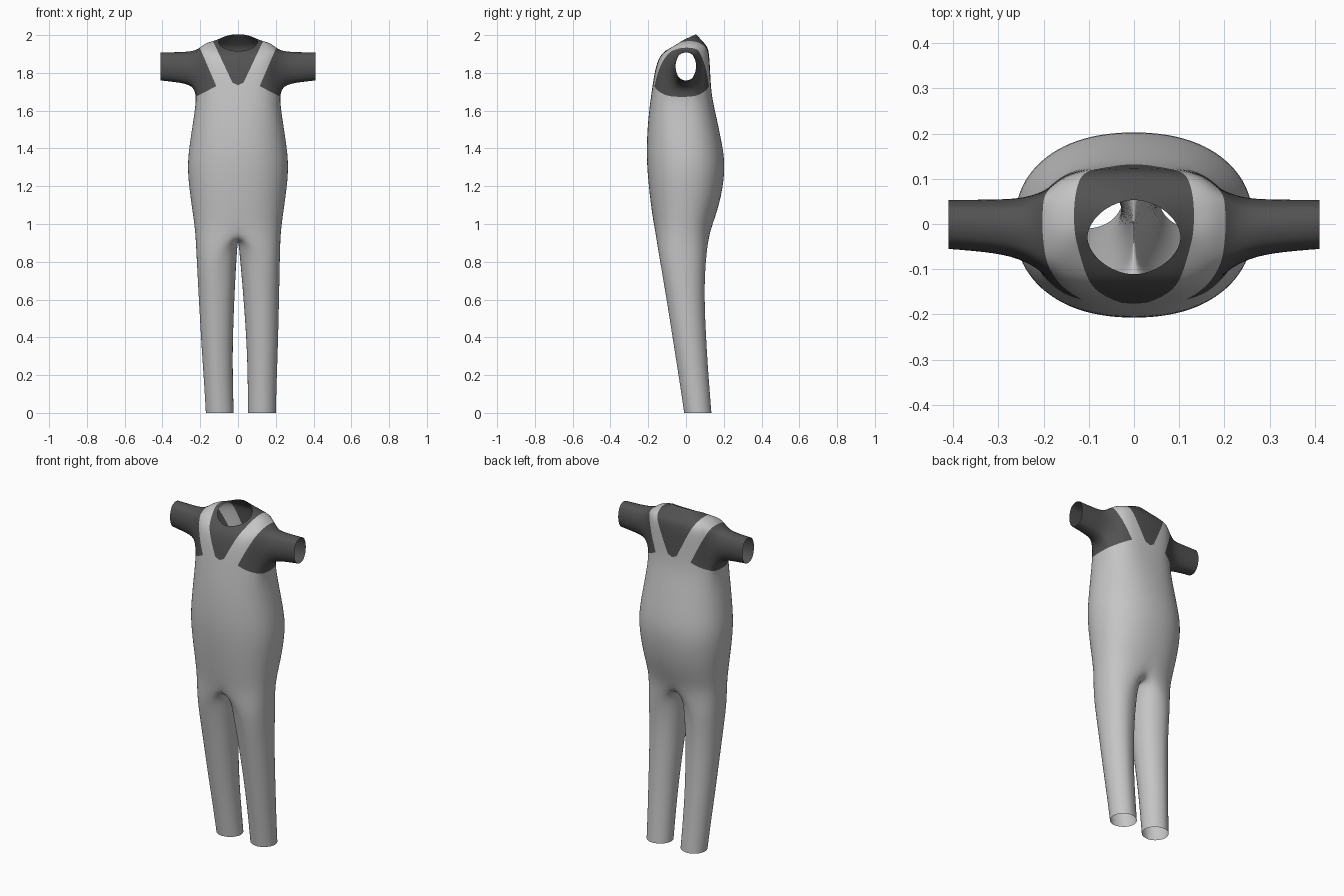
import bpy, bmesh, math
from mathutils import Vector

cube = bpy.data.objects.get("Cube")
if cube:
    bpy.data.objects.remove(cube, do_unlink=True)


def make_material(name, rgb):
    mat = bpy.data.materials.new(name)
    mat.use_nodes = True
    mat.diffuse_color = (*rgb, 1)
    mat.node_tree.nodes["Principled BSDF"].inputs["Base Color"].default_value = (*rgb, 1)
    return mat


light_grey = make_material("light grey overalls", (0.56, 0.56, 0.56))
dark_grey = make_material("dark grey shirt", (0.085, 0.085, 0.085))

N = 24          # points around the torso
HALF = N // 2
INNER = 5       # extra points along the inside of each leg
bm = bmesh.new()


def power(v, p):
    return math.copysign(abs(v) ** p, v) if abs(v) > 1e-6 else 0.0


def oval(t, x0, half_width, front, back, p):
    """Point on a rounded outline; t = 0 is the front, pi/2 is +x."""
    mid, depth = (front + back) / 2, (back - front) / 2
    return x0 + half_width * power(math.sin(t), p), mid - depth * power(math.cos(t), p)


def bridge(a, b, skip=()):
    n = len(a)
    for i in range(n):
        if i not in skip:
            j = (i + 1) % n
            bm.faces.new((a[i], a[j], b[j], b[i]))


# Torso: front z, side z, back z, half width, front y, back y, roundness
torso = [
    (0.97, 0.97, 0.97, 0.228, -0.167, 0.130, 0.85),
    (1.10, 1.10, 1.10, 0.248, -0.188, 0.180, 0.88),
    (1.28, 1.28, 1.28, 0.272, -0.207, 0.211, 0.90),
    (1.40, 1.40, 1.40, 0.262, -0.211, 0.198, 0.90),
    (1.55, 1.55, 1.55, 0.238, -0.203, 0.166, 0.85),
    (1.68, 1.68, 1.68, 0.219, -0.186, 0.136, 0.75),
    (1.76, 1.76, 1.78, 0.208, -0.174, 0.130, 0.65),
    (1.82, 1.84, 1.86, 0.206, -0.163, 0.126, 0.60),
    (1.87, 1.93, 1.93, 0.206, -0.148, 0.120, 0.60),
    (1.90, 1.965, 1.955, 0.170, -0.128, 0.100, 0.70),
    (1.915, 1.965, 2.005, 0.104, -0.112, 0.054, 1.10),
]
ARM_COLUMNS, ARM_ROWS = range(4, 8), range(5, 8)
arm_skip = set(ARM_COLUMNS) | {N - 1 - c for c in ARM_COLUMNS}

rings = []
for zf, zs, zb, w, front, back, p in torso:
    ring = []
    for i in range(N):
        t = 2 * math.pi * i / N
        x, y = oval(t, 0, w, front, back, p)
        c = math.cos(t)
        z = zs + (zf - zs) * c if c > 0 else zs - (zb - zs) * c
        ring.append(bm.verts.new((x, y, z)))
    rings.append(ring)
for r in range(len(rings) - 1):
    bridge(rings[r], rings[r + 1], arm_skip if r in ARM_ROWS else ())

# Legs: z, inner x, outer x, front y, back y, roundness
legs = [
    (0.85, 0.003, 0.222, -0.148, 0.110, 0.85),
    (0.65, 0.018, 0.215, -0.112, 0.096, 0.95),
    (0.35, 0.035, 0.203, -0.065, 0.110, 1.0),
    (0.15, 0.036, 0.192, -0.033, 0.124, 1.0),
    (0.00, 0.035, 0.186, -0.011, 0.136, 1.0),
]
angles = [math.pi * i / HALF for i in range(HALF + 1)]
angles += [math.pi * (1 + (k + 1) / (INNER + 1)) for k in range(INNER)]

# Crotch seam shared by both legs
base = rings[0]
seam = []
for k in range(INNER):
    f = (k + 1) / (INNER + 1)
    y = base[HALF].co.y + (base[0].co.y - base[HALF].co.y) * f
    seam.append(bm.verts.new((0, y, 0.97 - 0.045 * math.sin(math.pi * f))))

for side in (1, -1):
    upper = [base[(side * i) % N] for i in range(HALF + 1)] + seam
    for z, inner, outer, front, back, p in legs:
        shift = 0.015 * (1 - z / 0.9)
        lower = []
        for t in angles:
            x, y = oval(t, (inner + outer) / 2, (outer - inner) / 2, front, back, p)
            lower.append(bm.verts.new((side * x + shift, y, z)))
        bridge(upper, lower)
        upper = lower

# Sleeves: x, bottom z, top z, front y, back y
sleeves = [
    (0.240, 1.728, 1.920, -0.085, 0.062),
    (0.300, 1.745, 1.914, -0.067, 0.058),
    (0.410, 1.757, 1.913, -0.058, 0.057),
]
c0, c1 = ARM_COLUMNS[0], ARM_COLUMNS[-1] + 1
r0, r1 = ARM_ROWS[0], ARM_ROWS[-1] + 1
outline = [(r0, c) for c in range(c0, c1)] + [(r, c1) for r in range(r0, r1)]
outline += [(r1, c) for c in range(c1, c0, -1)] + [(r, c0) for r in range(r1, r0, -1)]
for side in (1, -1):
    loop = [rings[r][(side * c) % N] for r, c in outline]
    turn = [math.atan2((v.co.z - 1.815) / 0.12, (v.co.y + 0.02) / 0.10) for v in loop]
    for x, bottom, top, front, back in sleeves:
        cuff = [bm.verts.new((side * x,
                              (front + back) / 2 + (back - front) / 2 * math.cos(a),
                              (top + bottom) / 2 + (top - bottom) / 2 * math.sin(a))) for a in turn]
        bridge(loop, cuff)
        loop = cuff

bmesh.ops.recalc_face_normals(bm, faces=bm.faces)
mesh = bpy.data.meshes.new("overalls_and_shirt")
bm.to_mesh(mesh)
bm.free()
outfit = bpy.data.objects.new("overalls_and_shirt", mesh)
bpy.context.collection.objects.link(outfit)

# Smooth the cloth, then keep the smoothed surface as the mesh
subsurf = outfit.modifiers.new("smooth_cloth", 'SUBSURF')
subsurf.levels = 2
evaluated = outfit.evaluated_get(bpy.context.evaluated_depsgraph_get())
smooth = bpy.data.meshes.new_from_object(evaluated)
outfit.modifiers.clear()
outfit.data = smooth
bpy.data.meshes.remove(mesh)
smooth.name = "overalls_and_shirt"
smooth.materials.clear()
smooth.materials.append(light_grey)
smooth.materials.append(dark_grey)

# Strap and bib edges as lines in x and z: start x, start z, direction x, direction z
strap_inner = (0.03, 1.75, 0.47, 1.0)
bib_top = (0.0, 1.735, 1.0, 0.45)
strap_outer = (0.115, 1.73, 0.43, 1.0)
bib_side = (0.115, 1.73, 1.0, -0.52)


def beyond(line, x, z):
    """Positive on the outer, lower side of an edge line."""
    x0, z0, dx, dz = line
    return (x - x0) * dz - (z - z0) * dx


bm = bmesh.new()
bm.from_mesh(smooth)
for side in (1, -1):
    for line in (strap_inner, bib_top, strap_outer, bib_side):
        x0, z0, dx, dz = line
        faces = [f for f in bm.faces
                 if f.calc_center_median().z > 1.6 and 0 < side * f.calc_center_median().x < 0.24]
        geom = set(faces)
        for f in faces:
            geom.update(f.edges)
            geom.update(f.verts)
        bmesh.ops.bisect_plane(bm, geom=list(geom), dist=1e-5, plane_co=Vector((side * x0, 0, z0)),
                               plane_no=Vector((side * dz, 0, -dx)))

# Shirt shows inside the neckline and outside the straps
for f in bm.faces:
    c = f.calc_center_median()
    x, z = abs(c.x), c.z
    neckline = beyond(strap_inner, x, z) < 0 and beyond(bib_top, x, z) < 0
    armhole = beyond(strap_outer, x, z) > 0 and beyond(bib_side, x, z) < 0
    f.material_index = 1 if neckline or armhole or x > 0.24 and z > 1.7 else 0
    f.smooth = True
bm.to_mesh(smooth)
bm.free()
